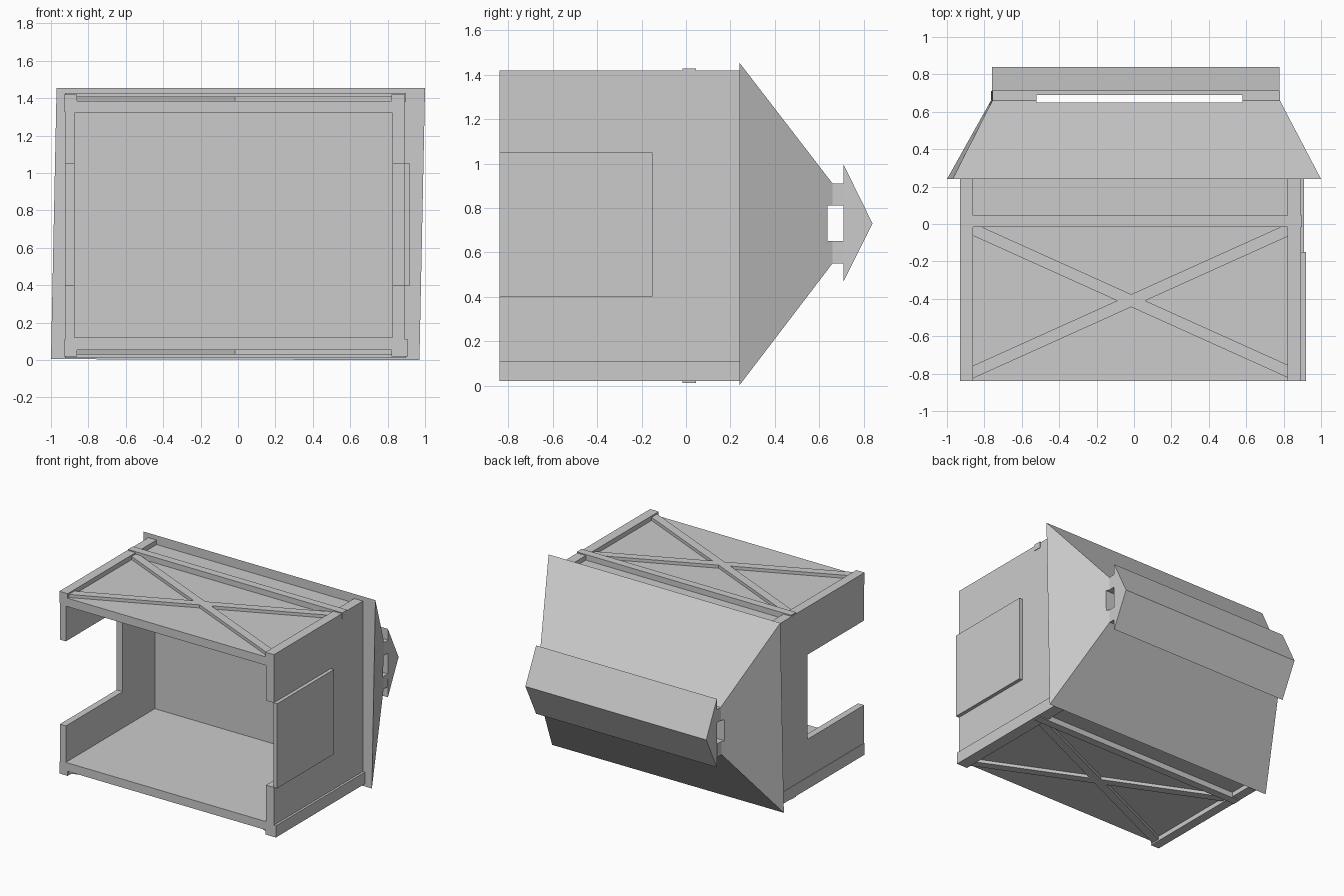
import bpy, bmesh
from mathutils import Vector

cube = bpy.data.objects.get("Cube")
if cube:
    bpy.data.objects.remove(cube, do_unlink=True)

grey = bpy.data.materials.new("plain grey")
grey.use_nodes = True
colour = (0.6, 0.6, 0.6, 1.0)
grey.diffuse_color = colour
grey.node_tree.nodes["Principled BSDF"].inputs["Base Color"].default_value = colour


def loft(name, rings):
    """Closed solid through rings with equal point counts."""
    bm = bmesh.new()
    loops = [[bm.verts.new(p) for p in ring] for ring in rings]
    n = len(loops[0])
    for a, b in zip(loops, loops[1:]):
        for i in range(n):
            j = (i + 1) % n
            bm.faces.new((a[i], a[j], b[j], b[i]))
    bm.faces.new(loops[0][::-1])
    bm.faces.new(loops[-1])
    bmesh.ops.recalc_face_normals(bm, faces=bm.faces[:])
    mesh = bpy.data.meshes.new(name)
    bm.to_mesh(mesh)
    bm.free()
    mesh.materials.append(grey)
    obj = bpy.data.objects.new(name, mesh)
    bpy.context.scene.collection.objects.link(obj)
    return obj


def side_prism(name, profile, x0, x1):
    """Extrude a (y, z) profile along x."""
    return loft(name, [[(x, y, z) for y, z in profile] for x in (x0, x1)])


def flat_prism(name, outline, z0, z1):
    """Extrude an (x, y) outline along z."""
    return loft(name, [[(x, y, z) for x, y in outline] for z in (z0, z1)])


def box(name, x0, x1, y0, y1, z0, z1):
    return flat_prism(name, [(x0, y0), (x1, y0), (x1, y1), (x0, y1)], z0, z1)


FRONT, BACK = -0.84, 0.24
XL, XR = -0.86, 0.82        # inner edges of the framed panels
CX, CY = -0.015, -0.41      # crossing point of the braces

# Side walls, each with a doorway open to the front
wall = [(FRONT, 0.11), (BACK, 0.11), (BACK, 1.33), (FRONT, 1.33),
        (FRONT, 1.05), (-0.15, 1.05), (-0.15, 0.40), (FRONT, 0.40)]
side_prism("right_wall", wall, -0.926, -0.875)
side_prism("left_wall", wall, 0.825, 0.893)

# Two shutters closing the left doorway
box("lower_shutter", 0.89, 0.92, FRONT, -0.15, 0.40, 0.72)
box("upper_shutter", 0.89, 0.92, FRONT, -0.15, 0.72, 1.05)

# Framed and braced panels, repeated on the underside and the top
for side in ("bottom", "top"):
    def h(z):
        return z if side == "bottom" else 1.44 - z
    box(side + "_panel", -0.925, 0.892, FRONT, BACK, h(0.055), h(0.12))
    box(side + "_right_rail", -0.93, XL, FRONT, BACK, h(0.02), h(0.11))
    outer = 0.91 if side == "bottom" else 0.893
    box(side + "_left_rail", XR, outer, FRONT, BACK, h(0.02), h(0.11))
    box(side + "_crossbar", -0.925, 0.897, -0.015, 0.045, h(0.012), h(0.06))
    for label, slope in (("rising", 0.451), ("falling", -0.451)):
        ya, yb = CY + slope * (XL - CX), CY + slope * (XR - CX)
        w = 0.034
        flat_prism(f"{side}_{label}_brace",
                   [(XL, ya - w), (XR, yb - w), (XR, yb + w), (XL, ya + w)],
                   h(0.031), h(0.06))

# Hipped roof with a straight neck
base = [(-1.0, BACK, 0.005), (0.97, BACK, 0.0), (1.0, BACK, 1.455), (-0.97, BACK, 1.455)]
neck = [(-0.765, 0.66, 0.55), (0.775, 0.66, 0.55), (0.78, 0.66, 0.91), (-0.757, 0.66, 0.91)]
tip = [(x, 0.71, z) for x, y, z in neck]
roof = loft("roof", [base, neck, tip])

# Vent openings through the neck
cutters = [box("long_vent_cutter", -1.2, 1.2, 0.637, 0.75, 0.65, 0.81),
           box("slot_vent_cutter", -0.52, 0.58, 0.65, 0.69, 0.3, 1.2)]
for cutter in cutters:
    cutter.hide_render = True
    mod = roof.modifiers.new("vent", "BOOLEAN")
    mod.operation = "DIFFERENCE"
    mod.solver = "EXACT"
    mod.object = cutter
    bpy.context.view_layer.objects.active = roof
    bpy.ops.object.modifier_apply(modifier=mod.name)
for cutter in cutters:
    bpy.data.objects.remove(cutter, do_unlink=True)

# Ridge cap
side_prism("ridge_cap", [(0.71, 0.47), (0.84, 0.73), (0.71, 0.995)], -0.76, 0.777)
